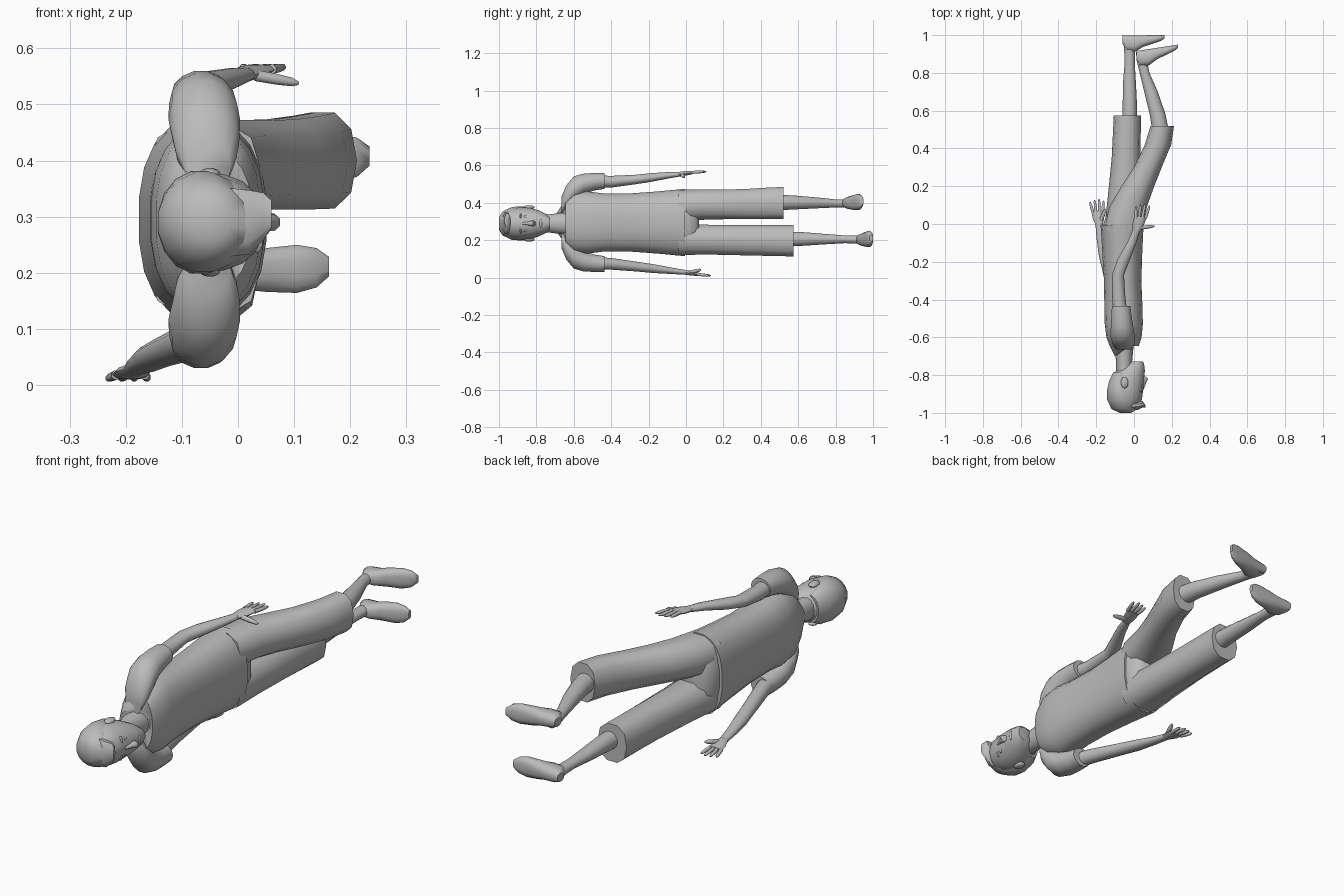
import bpy, bmesh, math
from mathutils import Vector

if "Cube" in bpy.data.objects:
    bpy.data.objects.remove(bpy.data.objects["Cube"])

grey = bpy.data.materials.new("plain_grey")
grey.use_nodes = True
grey.diffuse_color = (.5, .5, .5, 1)
grey.node_tree.nodes["Principled BSDF"].inputs["Base Color"].default_value = grey.diffuse_color

FOOTWARD = Vector((0, 1, 0))
FORWARD = Vector((1, 0, 0))
SIDEWAYS = Vector((0, 0, 1))


def finish(bm, name, angle=50):
    """Turn a bmesh into a smooth shaded object with the shared material."""
    bmesh.ops.recalc_face_normals(bm, faces=bm.faces)
    mesh = bpy.data.meshes.new(name)
    bm.to_mesh(mesh)
    bm.free()
    mesh.materials.append(grey)
    obj = bpy.data.objects.new(name, mesh)
    bpy.context.collection.objects.link(obj)
    bpy.ops.object.select_all(action="DESELECT")
    bpy.context.view_layer.objects.active = obj
    obj.select_set(True)
    bpy.ops.object.shade_smooth_by_angle(angle=math.radians(angle))
    return obj


def loft(name, stations, axis=FOOTWARD, sides=14, power=1.0, tilt=0):
    """Skin oval rings; each station is x, y, z, depth, breadth (half sizes).
    Tilt slants the first ring only, lower at the front."""
    bm = bmesh.new()
    across = axis.cross(SIDEWAYS).normalized()
    rings = []
    for index, (x, y, z, depth, breadth) in enumerate(stations):
        ring = []
        for step in range(sides):
            turn = math.tau * (step + .5) / sides
            c, s = math.cos(turn), math.sin(turn)
            c = math.copysign(abs(c) ** power, c)
            s = math.copysign(abs(s) ** power, s)
            point = Vector((x, y, z)) + across * depth * s + SIDEWAYS * breadth * c
            if index == 0:
                point += axis * tilt * s
            ring.append(bm.verts.new(point))
        rings.append(ring)
    for low, high in zip(rings, rings[1:]):
        for i in range(sides):
            j = (i + 1) % sides
            bm.faces.new((low[i], low[j], high[j], high[i]))
    bm.faces.new(rings[0])
    bm.faces.new(rings[-1])
    return finish(bm, name)


def blob(name, center, size):
    bm = bmesh.new()
    bmesh.ops.create_uvsphere(bm, u_segments=10, v_segments=8, radius=1)
    bmesh.ops.scale(bm, vec=Vector(size), verts=bm.verts)
    bmesh.ops.translate(bm, vec=Vector(center), verts=bm.verts)
    return finish(bm, name)


def finger(name, start, end, radius):
    """Short tapered digit with a rounded tip."""
    start, end = Vector(start), Vector(end)
    rings = []
    for t, scale in ((0, 1), (.5, .95), (.85, .75), (1, .3)):
        rings.append((*start.lerp(end, t), radius * scale, radius * scale))
    loft(name, rings, axis=(end - start), sides=8)


def hand(side, wrist, palm_end, tips, thumb_base, thumb_tip):
    """Flat palm, four spread fingers and a thumb."""
    wrist, palm_end, tips = Vector(wrist), Vector(palm_end), Vector(tips)
    middle = wrist.lerp(palm_end, .5)
    loft(side + "_palm", [(*wrist, .019, .013), (*middle, .031, .013),
                          (*palm_end, .034, .009)], sides=10)
    for i, name in enumerate(("little", "ring", "middle", "index")):
        spread = i - 1.5
        root = palm_end + FORWARD * spread * .017 - FOOTWARD * .01
        tip = tips + FORWARD * spread * .024 - FOOTWARD * abs(spread - .3) * .01
        finger(side + "_" + name + "_finger", root, tip, .0085)
    finger(side + "_thumb", thumb_base, thumb_tip, .011)


MID = .29

# Head, jaw and neck
loft("head", [(x, y, MID, d, b) for x, y, d, b in (
    (-.04, -.99, .03, .03), (-.042, -.97, .068, .06), (-.045, -.93, .088, .082),
    (-.045, -.88, .096, .088), (-.04, -.83, .094, .084), (-.027, -.79, .084, .072),
    (-.005, -.755, .062, .055), (.015, -.728, .034, .032))], sides=16)
loft("neck", [(-.05, -.8, MID, .045, .055), (-.052, -.73, MID, .042, .05),
              (-.055, -.62, MID, .055, .065)])

# Hair: a shell over the crown and back, with a raised fringe
loft("hair", [(x, y, MID, d, b) for x, y, d, b in (
    (-.045, -1, .03, .035), (-.05, -.98, .07, .066), (-.06, -.93, .084, .09),
    (-.07, -.88, .074, .093), (-.075, -.83, .058, .084), (-.075, -.785, .035, .06))], sides=16)
loft("fringe", [(-.03, -.96, MID, .025, .066), (.02, -.96, MID, .024, .06),
                (.045, -.955, MID + .01, .017, .045),
                (.06, -.965, MID + .015, .007, .025)], axis=FORWARD, sides=10)

# Facial features
loft("nose", [(.046, -.875, MID, .006, .006), (.052, -.84, MID, .014, .011),
              (.058, -.818, MID, .018, .017), (.048, -.805, MID, .01, .012)], sides=8)
blob("lips", (.05, -.777, MID), (.01, .009, .022))
blob("chin", (.032, -.745, MID), (.02, .018, .026))
for name, side in (("right", 1), ("left", -1)):
    blob(name + "_ear", (-.05, -.84, MID + side * .086), (.02, .031, .011))
    blob(name + "_eye", (.036, -.86, MID + side * .031), (.01, .008, .015))
    blob(name + "_brow", (.034, -.884, MID + side * .033), (.011, .006, .021))

# Shirt body with a slanted neck opening
loft("shirt", [(x, y, MID + .005, d, b) for x, y, d, b in (
    (-.05, -.665, .052, .068), (-.052, -.645, .078, .125), (-.053, -.6, .094, .16),
    (-.054, -.53, .102, .168), (-.056, -.44, .102, .157), (-.06, -.3, .1, .157),
    (-.062, -.15, .107, .168), (-.063, -.005, .115, .182))], sides=20, power=.85, tilt=.036)

# Sleeves
for name, side in (("right", 1), ("left", -1)):
    loft(name + "_sleeve", [(x, y, MID + .005 + side * z, d, b) for x, y, z, d, b in (
        (-.054, -.665, .09, .04, .05), (-.056, -.64, .135, .058, .065),
        (-.06, -.6, .178, .064, .07), (-.063, -.55, .206, .06, .056),
        (-.066, -.49, .218, .054, .048), (-.068, -.435, .222, .049, .043))])

# Arms and hands: the right one swings forward, the left one back
loft("right_arm", [(-.068, -.5, .515, .038, .034), (-.08, -.4, .513, .035, .032),
                   (-.085, -.27, .525, .032, .026), (-.055, -.19, .535, .033, .024),
                   (-.012, -.1, .547, .025, .018), (.012, -.035, .553, .019, .013)])
hand("right", (.012, -.04, .553), (.035, .04, .563), (.047, .11, .567),
     (.03, -.02, .552), (.108, -.012, .538))
loft("left_arm", [(-.068, -.5, .078, .038, .034), (-.095, -.4, .074, .035, .032),
                  (-.13, -.27, .06, .032, .027), (-.155, -.17, .048, .031, .024),
                  (-.175, -.07, .036, .024, .017), (-.185, 0, .028, .019, .013)])
hand("left", (-.185, -.005, .028), (-.192, .07, .018), (-.197, .135, .011),
     (-.175, .02, .028), (-.15, .08, .043))

# Shorts: pelvis and two angular legs, the right one raised
loft("shorts_seat", [(-.062, -.06, MID + .005, .1, .17), (-.06, 0, MID + .005, .104, .175),
                     (-.058, .05, MID + .005, .088, .15), (-.055, .07, MID, .06, .08)],
     sides=16, power=.85)
loft("right_shorts_leg", [(-.06, -.04, .385, .1, .088), (-.032, .09, .391, .1, .085),
                          (.02, .2, .392, .087, .083), (.078, .31, .393, .073, .084),
                          (.127, .42, .397, .07, .087), (.15, .52, .4, .062, .089)],
     sides=10, power=.85)
loft("left_shorts_leg", [(-.06, -.04, .206, .1, .088), (-.052, .13, .203, .088, .083),
                         (-.042, .35, .2, .076, .085), (-.035, .575, .197, .072, .087)],
     sides=10, power=.85)

# Shins
loft("right_shin", [(.145, .47, .402, .044, .044), (.125, .58, .402, .042, .038),
                    (.09, .7, .4, .036, .03), (.056, .8, .397, .026, .022),
                    (.04, .87, .396, .027, .023), (.037, .91, .396, .026, .024)])
loft("left_shin", [(-.024, .52, .207, .04, .042), (-.022, .63, .207, .038, .037),
                   (-.024, .75, .206, .034, .028), (-.023, .85, .205, .027, .021),
                   (-.024, .92, .204, .028, .023), (-.024, .97, .204, .027, .025)])

# Feet: heel to toe, with flat soles
for name, heel, y, z, slope in (("right", .012, .917, .4, .15), ("left", -.06, 1, .203, 0)):
    loft(name + "_foot", [
        (heel + x, y + x * slope - d, z + side, d, b) for x, d, b, side in (
            (0, .024, .02, 0), (.02, .042, .03, 0), (.065, .045, .033, 0),
            (.11, .031, .04, .002), (.165, .022, .044, .004),
            (.2, .016, .036, .006), (.222, .009, .018, .008))],
         axis=FORWARD, sides=12, power=.75)
